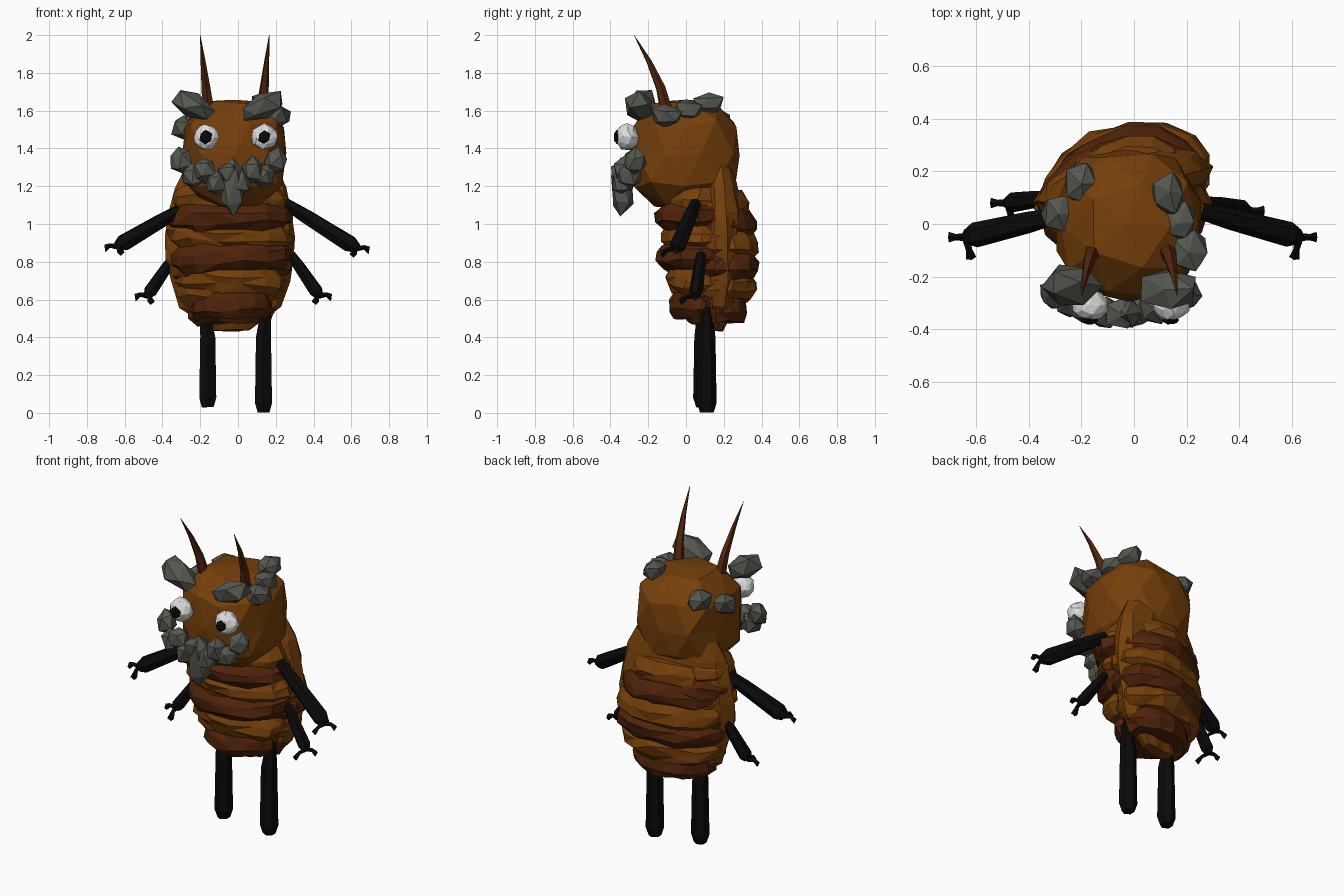
import bpy, bmesh, math, random
from mathutils import Vector, Matrix

random.seed(7)
cube = bpy.data.objects.get("Cube")
if cube:
    bpy.data.objects.remove(cube, do_unlink=True)


def material(name, red, green, blue):
    colour = (red, green, blue, 1)
    made = bpy.data.materials.new(name)
    made.use_nodes = True
    made.diffuse_color = colour
    shader = made.node_tree.nodes["Principled BSDF"]
    shader.inputs["Base Color"].default_value = colour
    shader.inputs["Roughness"].default_value = 0.9
    return made


ORANGE = material("orange brown", 0.18, 0.05, 0.003)
DARK = material("dark brown", 0.08, 0.017, 0.003)
HORN = material("horn brown", 0.09, 0.02, 0.004)
GREY = material("stone grey", 0.09, 0.095, 0.08)
BLACK = material("black", 0.003, 0.003, 0.003)
WHITE = material("eye white", 0.75, 0.75, 0.76)


def finish(name, bm, mat):
    bmesh.ops.recalc_face_normals(bm, faces=bm.faces)
    mesh = bpy.data.meshes.new(name)
    bm.to_mesh(mesh)
    bm.free()
    mesh.materials.append(mat)
    bpy.context.collection.objects.link(bpy.data.objects.new(name, mesh))


def jitter(amount):
    return Vector([random.uniform(-amount, amount) for axis in "xyz"])


def bulge(height, middle, reach):
    """Elliptical swelling: one at the middle height, shrinking away from it."""
    return math.sqrt(1 - ((height - middle) / reach) ** 2)


def loft(name, rings, mat):
    """Skin a list of point rings and cap both ends."""
    bm = bmesh.new()
    rows = [[bm.verts.new(point) for point in ring] for ring in rings]
    for lower, upper in zip(rows, rows[1:]):
        for i in range(len(lower)):
            bm.faces.new((lower[i - 1], lower[i], upper[i], upper[i - 1]))
    bm.faces.new(rows[0])
    bm.faces.new(rows[-1])
    bmesh.ops.triangulate(bm, faces=bm.faces)
    finish(name, bm, mat)


def ellipse(centre, rx, ry, sides, wobble=0, turn=0, tilt=0):
    points = []
    for i in range(sides):
        angle = math.tau * i / sides
        offset = Vector((rx * math.cos(angle), ry * math.sin(angle), 0))
        offset.rotate(Matrix.Rotation(turn, 3, 'Z'))
        offset.z = tilt * offset.x
        points.append(Vector(centre) + offset + jitter(wobble))
    return points


def tube(name, path, radii, mat, sides=6):
    path = [Vector(point) for point in path]
    facing = (path[-1] - path[0]).to_track_quat('Z', 'Y')
    rings = []
    for point, radius in zip(path, radii):
        circle = ellipse((0, 0, 0), radius, radius, sides)
        rings.append([point + facing @ offset for offset in circle])
    loft(name, rings, mat)


def lump(name, centre, size, mat, wobble, power=2, lean=0, detail=1):
    """Faceted ball; a higher power makes it boxier."""
    bm = bmesh.new()
    bmesh.ops.create_icosphere(bm, subdivisions=detail, radius=1)
    place = (Matrix.Translation(centre) @ Matrix.Rotation(lean, 4, 'Y')
             @ Matrix.Diagonal((*size, 1)))
    for vert in bm.verts:
        norm = sum(abs(part) ** power for part in vert.co) ** (1 / power)
        vert.co = place @ (vert.co / norm + jitter(wobble))
    finish(name, bm, mat)


# Body shell: the plain core that shows along both flanks
shell = []
for i in range(8):
    z = 0.44 + i / 8
    width = 0.35 * bulge(z, 0.92, 0.49) ** 0.7
    shell.append(ellipse((-0.04, 0.15, z), width, width * 0.35, 12, 0.01, 0.2))
loft("body_shell", shell, ORANGE)


# Ribbed bands on belly and back, alternating in colour
def band(name, centre, height, rx, ry, mat, turn, tilt):
    rings = []
    for level in (-0.65, -0.25, 0.2, 0.65):
        scale = 0.84 if abs(level) > 0.5 else 1
        middle = Vector(centre) + Vector((0, 0, height * level))
        rings.append(ellipse(middle, rx * scale, ry * scale, 14, 0.012, turn, tilt))
    loft(name, rings, mat)


for i in range(6):
    dark = i % 2
    mat = DARK if dark else ORANGE
    z = 1.12 - 0.08 * i - 0.006 * i * i
    width = 0.33 * bulge(z, 0.95, 0.5)
    band(f"belly_band_{i + 1}", (-0.04, 0.07, z), 0.11, width,
         width * (0.72 if dark else 0.6), mat, 0, 0.08 * dark - 0.04)
    z = 1.1 - 0.11 * i
    swell = bulge(z, 0.83, 0.4)
    band(f"back_band_{i + 1}", (-0.03, 0.16, z), 0.115, 0.33 * swell, 0.22 * swell,
         mat, 0.3, 0.06)

# Head
lump("head", (-0.02, -0.005, 1.37), (0.275, 0.285, 0.29), ORANGE, 0.025, 3, detail=2)


def stone(name, centre, size, lean=0):
    lump(name, centre, size, GREY, 0.14, 2.3, lean)


# Brows
stone("right_brow", (-0.23, -0.23, 1.62), (0.12, 0.08, 0.07), 0.5)
stone("left_brow", (0.13, -0.25, 1.62), (0.12, 0.075, 0.07), -0.4)

# Rows of stones along the sides of the crown
for side, start, step, count in (
        ("right", (-0.28, 0.04, 1.51), (0.08, 0.12, 0.04), 2),
        ("left", (0.21, -0.1, 1.57), (-0.04, 0.11, 0.035), 3)):
    for i in range(count):
        stone(f"{side}_crown_stone_{i + 1}", Vector(start) + i * Vector(step),
              (0.07, 0.08, 0.065))

# Moustache: an arc of stones with a long one hanging in the middle
for i in range(9):
    t = i / 4 - 1
    z = 1.24 + 0.07 * t * t + 0.025 * (-1) ** i
    stone(f"moustache_stone_{i + 1}", (0.25 * t - 0.05, 0.07 * t * t - 0.34, z),
          (0.062, 0.06, 0.072), 0.3 * t)
stone("moustache_middle", (-0.03, -0.34, 1.2), (0.07, 0.06, 0.17))

# Eyes with pupils
for side, x in (("right", -0.17), ("left", 0.14)):
    lump(f"{side}_eye", (x, -0.31, 1.46), (0.07, 0.06, 0.07), WHITE, 0.08, detail=2)
    lump(f"{side}_pupil", (x, -0.365, 1.46), (0.038, 0.02, 0.038), BLACK, 0.08)

# Horn-like antennae sweeping forward
for side, x, tip in (("right", -0.155, -0.2), ("left", 0.125, 0.165)):
    path = []
    for i in range(4):
        t = i / 3
        path.append((x + (tip - x) * t, -0.1 - 0.175 * t ** 1.5, 1.58 + 0.42 * t))
    tube(f"{side}_antenna", path, (0.035, 0.025, 0.014, 0.001), HORN, 5)


# Arms: a shaft that swells toward the hand, with two bent claws
def arm(name, shoulder, hand, girth):
    shoulder, hand = Vector(shoulder), Vector(hand)
    path = [shoulder.lerp(hand, t) for t in (0, 0.3, 0.9, 1)]
    tube(name, path, [girth * k for k in (0.65, 0.85, 1, 0.6)], BLACK)
    out = math.copysign(1, hand.x)
    reaches = {"outer": (out * 0.065, 0, -0.01), "inner": (out * -0.02, -0.08, -0.03)}
    for claw, reach in reaches.items():
        tip = hand + Vector(reach)
        knuckle = hand.lerp(tip, 0.6) + Vector((0, 0, 0.012))
        tube(f"{name}_{claw}_claw", (hand, knuckle, tip), (0.016, 0.012, 0.02), BLACK, 4)


arm("right_upper_arm", (-0.3, 0.03, 1.08), (-0.64, -0.05, 0.88), 0.048)
arm("left_upper_arm", (0.25, 0.05, 1.11), (0.63, -0.05, 0.87), 0.048)
arm("right_lower_arm", (-0.33, 0.1, 0.84), (-0.48, 0.08, 0.62), 0.038)
arm("left_lower_arm", (0.28, 0.08, 0.84), (0.43, 0.05, 0.62), 0.038)

# Legs: narrow at the hip, with blunt feet
for side, x, y, foot in (("right", -0.16, 0.09, 0.03), ("left", 0.135, 0.11, 0.002)):
    path = [(x * 1.1, y, 0.56), (x, y, 0.4), (x, y, foot + 0.05), (x, y, foot)]
    tube(f"{side}_leg", path, (0.028, 0.046, 0.052, 0.036), BLACK)
